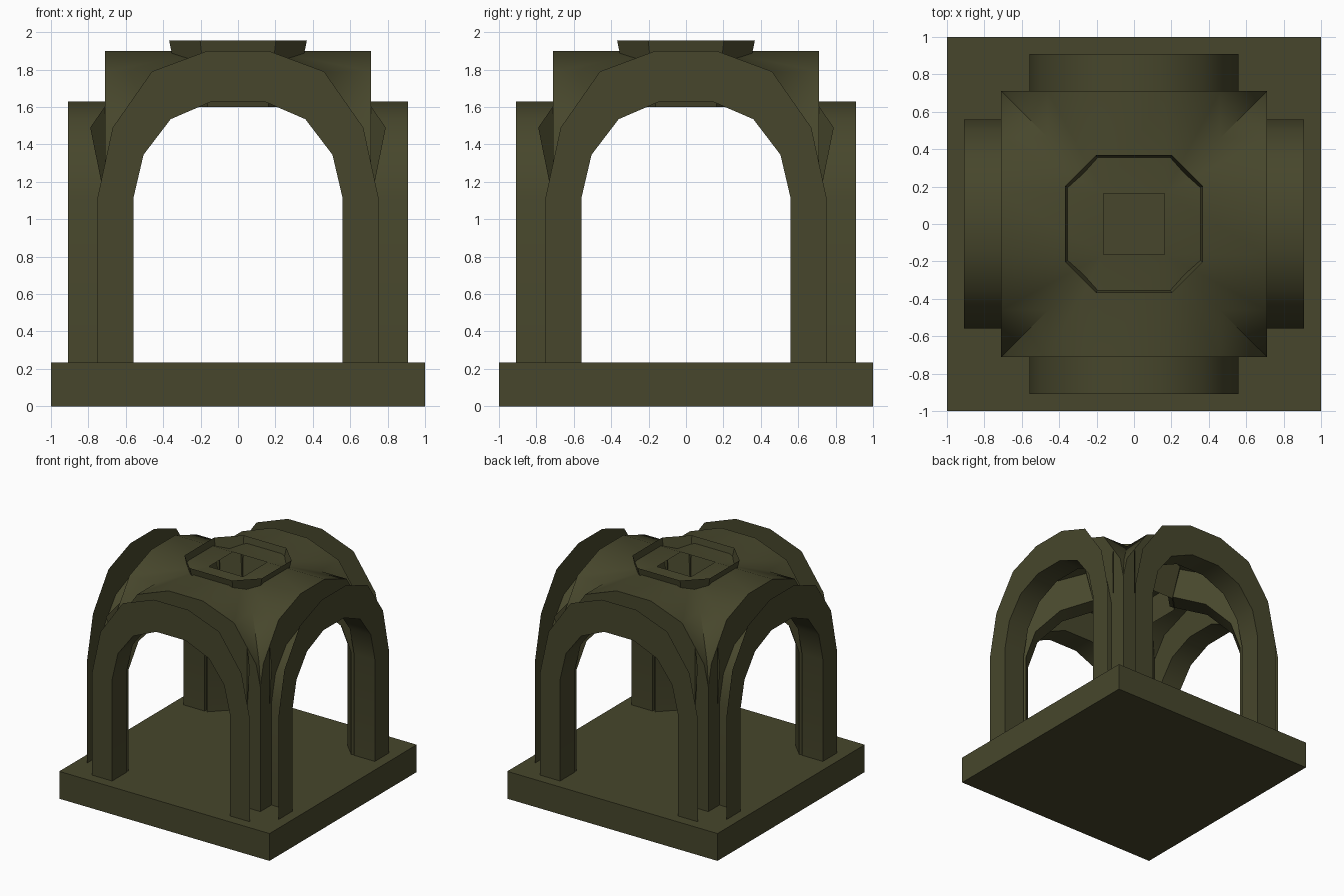
import bpy, bmesh, math
from mathutils import Matrix, Vector

if "Cube" in bpy.data.objects:
    bpy.data.objects.remove(bpy.data.objects["Cube"])

olive = bpy.data.materials.new("dark olive stone")
olive.diffuse_color = (0.063, 0.062, 0.025, 1)
olive.use_nodes = True
olive.node_tree.nodes["Principled BSDF"].inputs["Base Color"].default_value = olive.diffuse_color

FACE, INNER = 0.91, 0.71      # arch front plane, vault edge plane
FOOT = 0.002                  # legs run down through the slab
# half profiles (offset from centre, height), foot to crown
OUTER_P = [(0.75, FOOT), (0.75, 1.12), (0.67, 1.49), (0.46, 1.79), (0.163, 1.90)]
INNER_P = [(0.56, FOOT), (0.56, 1.11), (0.505, 1.345), (0.36, 1.535), (0.14, 1.63)]


def build(name, polys, smooth=True):
    """Make an object from polygons, repeated in quarter turns about z."""
    bm = bmesh.new()
    for k in range(4):
        rot = Matrix.Rotation(k * math.pi / 2, 3, 'Z')
        for poly in polys:
            bm.faces.new([bm.verts.new(rot @ Vector(p)) for p in poly])
    bmesh.ops.remove_doubles(bm, verts=bm.verts, dist=0.0005)
    bmesh.ops.recalc_face_normals(bm, faces=bm.faces)
    me = bpy.data.meshes.new(name)
    bm.to_mesh(me)
    bm.free()
    me.materials.append(olive)
    ob = bpy.data.objects.new(name, me)
    bpy.context.collection.objects.link(ob)
    if smooth:
        bpy.ops.object.select_all(action='DESELECT')
        ob.select_set(True)
        bpy.context.view_layer.objects.active = ob
        bpy.ops.object.shade_smooth_by_angle(angle=math.radians(35))
    return ob


def full(half):
    """Mirror a half profile into a complete arch line."""
    return [(-x, z) for x, z in half] + [(x, z) for x, z in reversed(half)]


def pairs(seq):
    return list(zip(seq, seq[1:]))


def band(y, line_a, line_b):
    """Flat arch band between two lines in the plane y."""
    return [[(a[0], y, a[1]), (b[0], y, b[1]), (d[0], y, d[1]), (c[0], y, c[1])]
            for (a, b), (c, d) in zip(pairs(line_a), pairs(line_b))]


# base slab
bpy.ops.mesh.primitive_cube_add(size=1, location=(0, 0, 0.1175))
slab = bpy.context.object
slab.name = "base_slab"
slab.scale = (2, 2, 0.235)
slab.data.materials.append(olive)

# flat arch faces on the four sides, and the set-back walls under the vault edge
outer, inner = full(OUTER_P), full(INNER_P)
wall_p = [(INNER, FOOT), (INNER, 1.305)] + OUTER_P[2:]
build("arch_faces", band(-FACE, outer, inner), False)
build("vault_end_walls", band(-INNER, full(wall_p), inner), False)

# undersides of the arches
build("arch_soffits", [[(a[0], -FACE, a[1]), (b[0], -FACE, b[1]),
                        (b[0], -INNER, b[1]), (a[0], -INNER, a[1])]
                       for a, b in pairs(inner)])

# diagonal ribs: corner posts that bend over to the drum
RIB = 0.125
rib_in = [(p + RIB, p, z) for p, z in INNER_P]
rib_out = [(p + RIB, p, z) for p, z in
           [(0.59, FOOT), (0.59, 1.12), (0.665, 1.49), (0.46, 1.785), (0.163, 1.893)]]


def side(p, flip):
    """Place a rib point on one or the other side of the front right diagonal."""
    a, b, z = p
    return (b, -a, z) if flip else (a, -b, z)


ribs = []
for (a, b), (c, d) in zip(pairs(rib_in), pairs(rib_out)):
    for flip in (False, True):
        ribs.append([side(a, flip), side(b, flip), side(d, flip), side(c, flip)])
    ribs.append([side(a, False), side(b, False), side(b, True), side(a, True)])
build("diagonal_ribs", ribs)

# skylight drum: open octagonal funnel
TOP, BOTTOM = 1.955, 1.60


def ring(r, z):
    c = r * 0.55
    return [(-c, -r, z), (c, -r, z), (r, -c, z)]


hi, lo = ring(0.368, TOP), ring(0.295, BOTTOM)
build("skylight_drum", [[hi[i], hi[i + 1], lo[i + 1], lo[i]] for i in (0, 1)], False)

# groin vault roof with an open square at the crown
roof_p = wall_p[1:]
roof = []
for (a, za), (b, zb) in pairs(roof_p):
    for s in (-1, 1):
        pts = [(s * a, -INNER, za), (s * b, -INNER, zb), (s * b, -b, zb), (s * a, -a, za)]
        roof.append(pts[:3] if a == INNER else pts)
        if a == INNER:
            roof[-1] = [pts[0], pts[1], pts[2]]
c, zt = roof_p[-1]
roof.append([(-c, -INNER, zt), (c, -INNER, zt), (c, -c, zt), (-c, -c, zt)])
build("vault_roof", roof)
